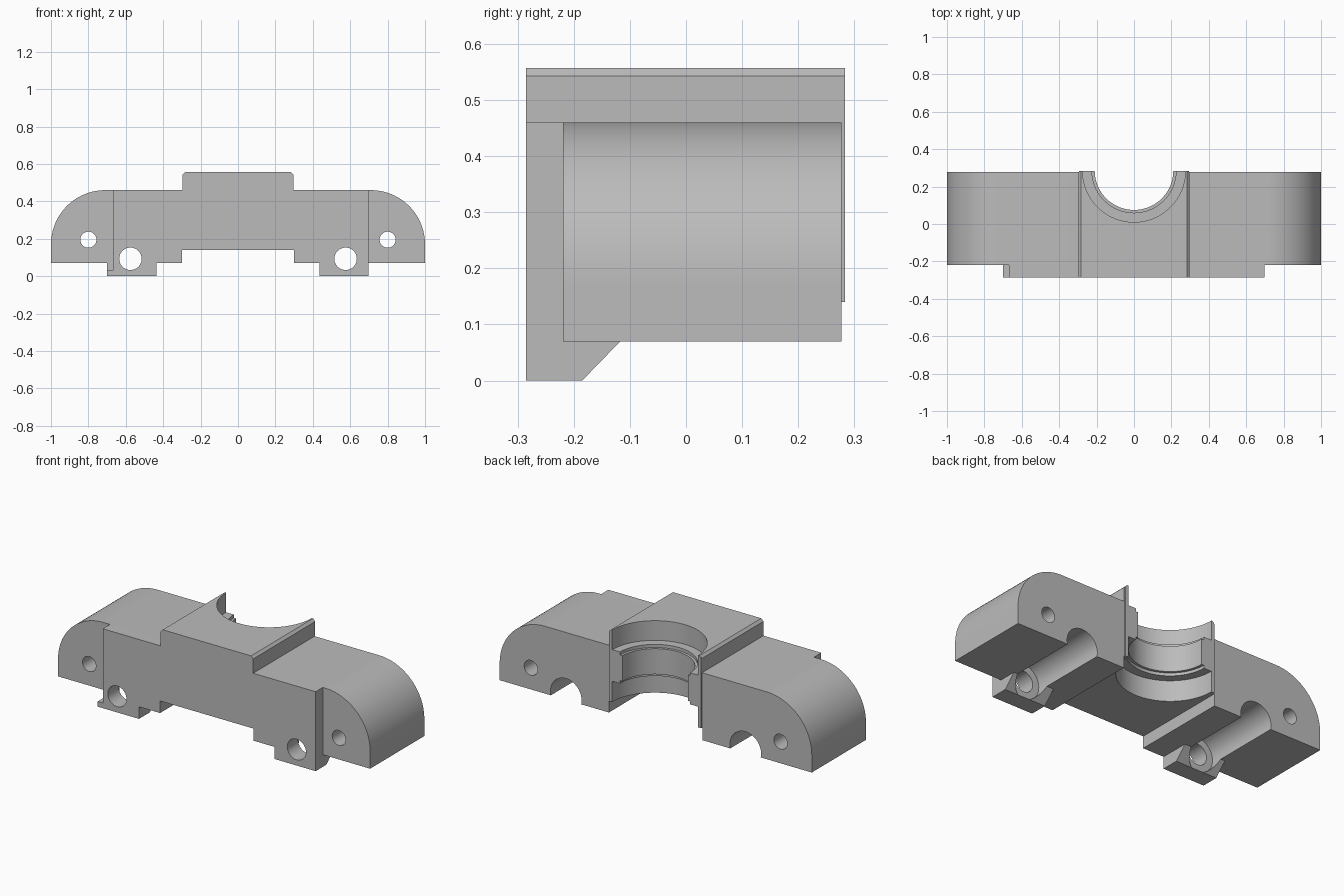
import bpy, bmesh, math
from mathutils import Matrix, Vector

if "Cube" in bpy.data.objects:
    bpy.data.objects.remove(bpy.data.objects["Cube"])

grey = bpy.data.materials.new("plain grey")
grey.use_nodes = True
grey.diffuse_color = (0.5, 0.5, 0.5, 1)
grey.node_tree.nodes["Principled BSDF"].inputs["Base Color"].default_value = (0.5, 0.5, 0.5, 1)


def finish(name, bm):
    bmesh.ops.recalc_face_normals(bm, faces=bm.faces)
    mesh = bpy.data.meshes.new(name)
    bm.to_mesh(mesh)
    bm.free()
    mesh.materials.append(grey)
    ob = bpy.data.objects.new(name, mesh)
    bpy.context.collection.objects.link(ob)
    return ob


def extrude(name, points, start, end, along_x=False):
    """Extrude an (x, z) outline along y, or a (y, z) outline along x."""
    bm = bmesh.new()
    place = (lambda a, b: (start, a, b)) if along_x else (lambda a, b: (a, start, b))
    face = bm.faces.new([bm.verts.new(place(a, b)) for a, b in points])
    new = bmesh.ops.extrude_face_region(bm, geom=[face])["geom"]
    step = Vector((1, 0, 0) if along_x else (0, 1, 0)) * (end - start)
    bmesh.ops.translate(bm, vec=step, verts=[v for v in new if isinstance(v, bmesh.types.BMVert)])
    return finish(name, bm)


def mirrored(half):
    return half + [(-x, z) for x, z in reversed(half)]


def rod(name, x, z, radius, start, end):
    bm = bmesh.new()
    spin = Matrix.Translation((x, (start + end) / 2, z)) @ Matrix.Rotation(math.pi / 2, 4, "X")
    bmesh.ops.create_cone(bm, cap_ends=True, segments=48, radius1=radius, radius2=radius,
                          depth=end - start, matrix=spin)
    return finish(name, bm)


def turned(name, profile, y, segments=96):
    """Revolve an (r, z) profile round a vertical axis."""
    bm = bmesh.new()
    rings = []
    for r, z in profile:
        angles = [2 * math.pi * i / segments for i in range(segments)]
        rings.append([bm.verts.new((r * math.cos(a), y + r * math.sin(a), z)) for a in angles])
    for low, high in zip(rings, rings[1:]):
        for i in range(segments):
            j = (i + 1) % segments
            bm.faces.new((low[i], low[j], high[j], high[i]))
    bm.faces.new(rings[0])
    bm.faces.new(rings[-1])
    return finish(name, bm)


FRONT, STEP, BACK = -0.285, -0.219, 0.277
TOP, BASE, RECESS = 0.46, 0.07, 0.14

# Body with rounded shoulders, raised middle and underside recess
block_top = [(0.297, TOP), (0.297, 0.543), (0.283, 0.557)]
arc = [(0.71 + 0.29 * math.cos(a), 0.17 + 0.29 * math.sin(a))
       for a in [math.pi / 2 * i / 24 for i in range(25)]]
body = extrude("body", mirrored([(0.3, RECESS), (0.3, BASE), (1, BASE)] + arc + block_top), STEP, BACK)

# Front plate running down into the feet, with a trimmed right edge
right_side = [(-0.283, 0.557), (-0.297, 0.543), (-0.297, TOP), (-0.667, TOP), (-0.667, 0.03),
              (-0.7, 0.03), (-0.7, 0), (-0.435, 0), (-0.435, BASE), (-0.3, BASE), (-0.3, RECESS)]
left_side = [(0.3, RECESS), (0.3, BASE), (0.435, BASE), (0.435, 0), (0.697, 0), (0.697, TOP)]
plate = extrude("front_plate", left_side + block_top + right_side, FRONT, STEP)

# Chamfered feet behind the plate
foot = [(STEP, 0), (-0.185, 0), (-0.117, BASE), (STEP, BASE)]
left_foot = extrude("left_foot", foot, 0.435, 0.697, True)
right_foot = extrude("right_foot", foot, -0.7, -0.435, True)

# Slight step on the rear face round the bearing seat
lip = extrude("rear_lip", mirrored([(0.295, RECESS), (0.295, 0.543), (0.283, 0.557)]), BACK, 0.283)

# Cutters: stepped bearing seat, side screw holes, rod holes and wider rod bores
cutters = [turned("seat_cutter", [(0.275, 0), (0.275, 0.26), (0.225, 0.26), (0.225, 0.277),
                                  (0.21, 0.277), (0.21, 0.425), (0.225, 0.425), (0.225, 0.443),
                                  (0.275, 0.443), (0.275, 0.7)], 0.285)]
for side in (-1, 1):
    cutters.append(rod("screw_cutter", side * 0.8, 0.195, 0.043, -0.4, 0.4))
    cutters.append(rod("rod_cutter", side * 0.575, 0.093, 0.06, -0.4, -0.1))
    cutters.append(rod("bore_cutter", side * 0.575, 0.093, 0.1, -0.185, 0.4))

for ob in (body, plate, left_foot, right_foot, lip):
    bpy.ops.object.select_all(action="DESELECT")
    ob.select_set(True)
    bpy.context.view_layer.objects.active = ob
    for cutter in cutters:
        mod = ob.modifiers.new("cut", "BOOLEAN")
        mod.operation = "DIFFERENCE"
        mod.solver = "EXACT"
        mod.object = cutter
        bpy.ops.object.modifier_apply(modifier=mod.name)
    bpy.ops.object.shade_smooth_by_angle(angle=math.radians(30))

for cutter in cutters:
    bpy.data.objects.remove(cutter)
